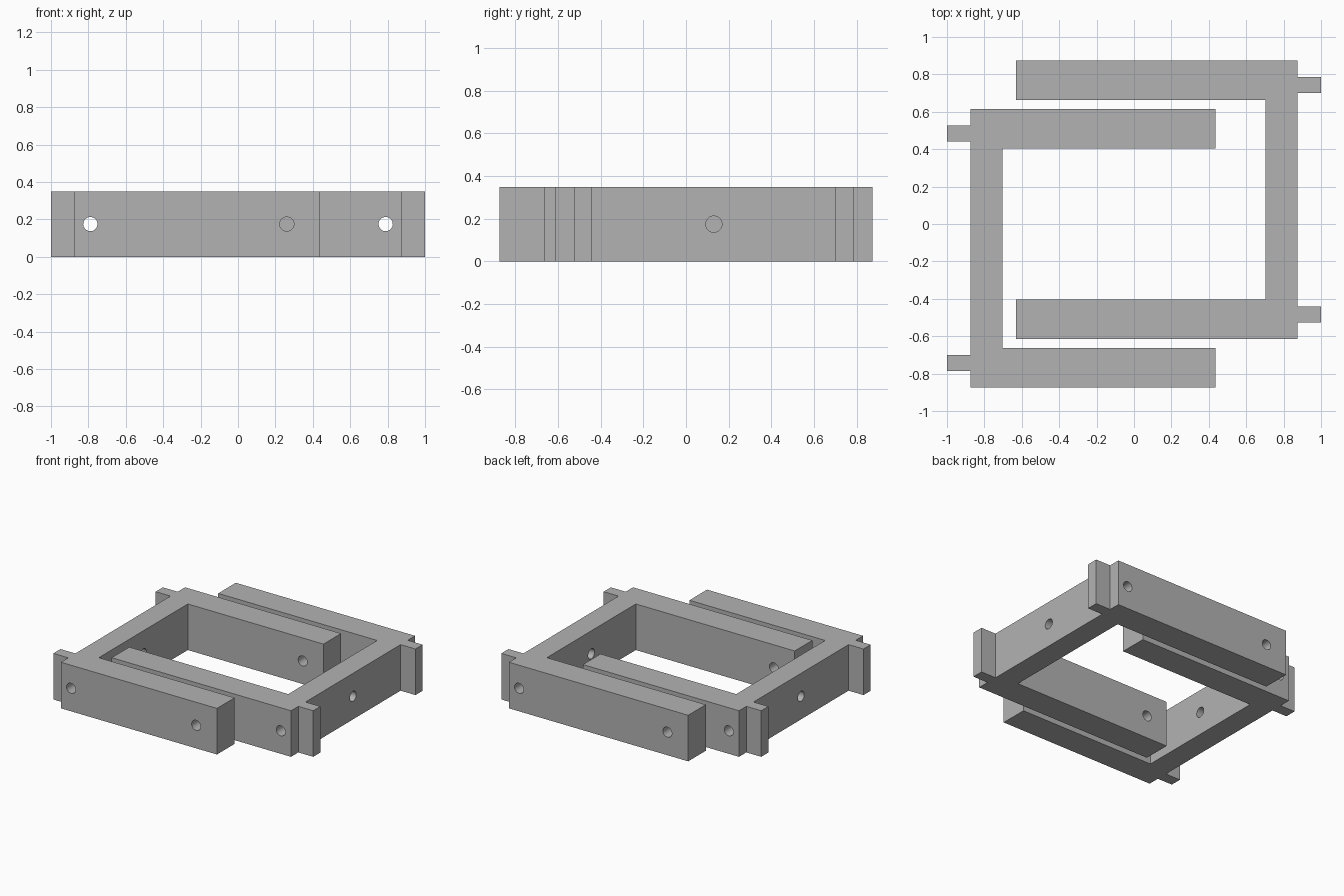
import bpy, bmesh, math
from mathutils import Matrix, Vector

cube = bpy.data.objects.get("Cube")
if cube:
    bpy.data.objects.remove(cube, do_unlink=True)

HEIGHT = 0.35
HOLE_R = 0.038
SPINE_IN, SPINE_OUT, TAB_TIP = 0.704, 0.875, 1.0
SPINE_MID = (SPINE_IN + SPINE_OUT) / 2
LOW, HIGH = -0.614, 0.875          # ends of the spine along y
ARM, TAB, TAB_INSET = 0.211, 0.086, 0.088

grey = bpy.data.materials.new("plain grey")
grey.use_nodes = True
colour = (0.45, 0.45, 0.45, 1)
grey.diffuse_color = colour
grey.node_tree.nodes["Principled BSDF"].inputs["Base Color"].default_value = colour


def make_object(name, bm):
    mesh = bpy.data.meshes.new(name)
    bmesh.ops.recalc_face_normals(bm, faces=bm.faces)
    bm.to_mesh(mesh)
    bm.free()
    mesh.materials.append(grey)
    obj = bpy.data.objects.new(name, mesh)
    bpy.context.collection.objects.link(obj)
    return obj


def drill(obj, centre, axis, length):
    """Cut a round hole along the given axis."""
    bm = bmesh.new()
    turn = Vector((0, 0, 1)).rotation_difference(Vector(axis)).to_matrix().to_4x4()
    bmesh.ops.create_cone(bm, cap_ends=True, segments=32, radius1=HOLE_R,
                          radius2=HOLE_R, depth=length,
                          matrix=Matrix.Translation(centre) @ turn)
    cutter = make_object("hole_cutter", bm)
    mod = obj.modifiers.new("hole", 'BOOLEAN')
    mod.operation, mod.solver, mod.object = 'DIFFERENCE', 'EXACT', cutter
    bpy.context.view_layer.objects.active = obj
    bpy.ops.object.modifier_apply(modifier=mod.name)
    bpy.data.objects.remove(cutter, do_unlink=True)


def bracket(name, arm_end, angle):
    # U-shaped outline with two tabs on the back of the spine
    t_low, t_high = LOW + TAB_INSET, HIGH - TAB_INSET
    outline = [
        (arm_end, LOW), (SPINE_OUT, LOW),
        (SPINE_OUT, t_low), (TAB_TIP, t_low),
        (TAB_TIP, t_low + TAB), (SPINE_OUT, t_low + TAB),
        (SPINE_OUT, t_high - TAB), (TAB_TIP, t_high - TAB),
        (TAB_TIP, t_high), (SPINE_OUT, t_high),
        (SPINE_OUT, HIGH), (arm_end, HIGH),
        (arm_end, HIGH - ARM), (SPINE_IN, HIGH - ARM),
        (SPINE_IN, LOW + ARM), (arm_end, LOW + ARM),
    ]
    bm = bmesh.new()
    base = bm.faces.new([bm.verts.new((x, y, 0)) for x, y in outline])
    top = bmesh.ops.extrude_face_region(bm, geom=[base])["geom"]
    bmesh.ops.translate(bm, vec=(0, 0, HEIGHT),
                        verts=[v for v in top if isinstance(v, bmesh.types.BMVert)])
    obj = make_object(name, bm)

    # Holes along the spine, through both arm ends, and across the spine
    mid_y, mid_z = (LOW + HIGH) / 2, HEIGHT / 2
    drill(obj, (SPINE_MID, mid_y, mid_z), (0, 1, 0), 2)
    drill(obj, (arm_end + 0.175, mid_y, mid_z), (0, 1, 0), 2)
    drill(obj, (SPINE_MID, mid_y, mid_z), (1, 0, 0), 0.4)

    obj.data.transform(Matrix.Rotation(angle, 4, 'Z'))
    bpy.ops.object.select_all(action='DESELECT')
    obj.select_set(True)
    bpy.context.view_layer.objects.active = obj
    bpy.ops.object.shade_smooth_by_angle(angle=math.radians(30))


# Long-armed bracket, and the short-armed one turned half round to interlock
bracket("left_bracket", -0.631, 0)
bracket("right_bracket", -0.436, math.pi)
